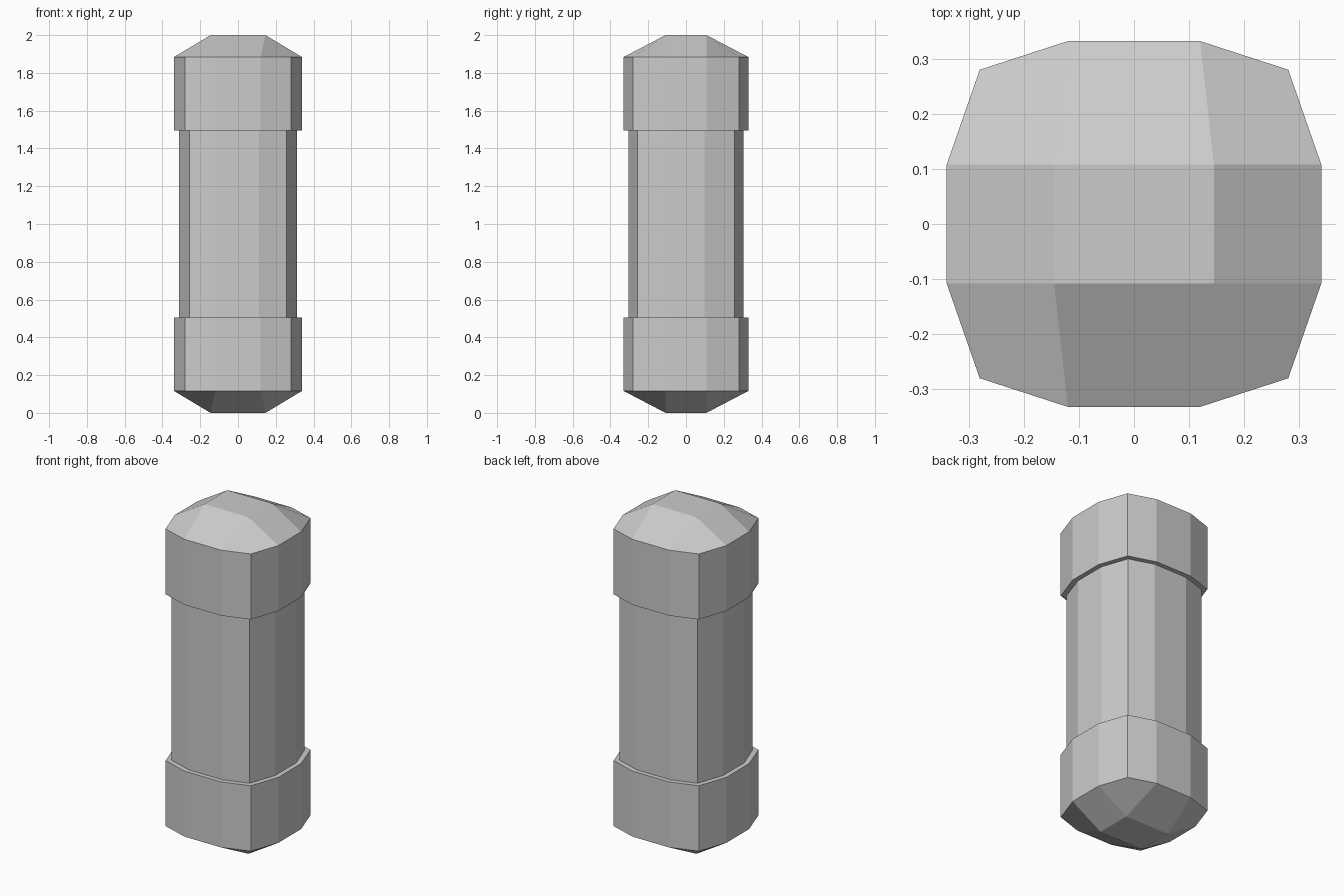
import bpy, bmesh

if "Cube" in bpy.data.objects:
    bpy.data.objects.remove(bpy.data.objects["Cube"])

# Quarter of the twelve-sided cross-section, counter-clockwise
QUARTER = [(0.34, 0.108), (0.28, 0.28), (0.12, 0.332)]
SECTION = []
for sx, sy in ((1, 1), (-1, 1), (-1, -1), (1, -1)):
    pts = [(x * sx, y * sy) for x, y in QUARTER]
    SECTION += pts if sx * sy > 0 else pts[::-1]
TUBE_SCALE = 0.918
MID, LEDGE, SHOULDER, TIP = 1.0, -0.494, -0.883, -1.0   # heights relative to the middle


def ring(bm, z, scale=1.0):
    return [bm.verts.new((x * scale, y * scale, z)) for x, y in SECTION]


def bridge(bm, low, high):
    n = len(low)
    for i in range(n):
        j = (i + 1) % n
        bm.faces.new((low[i], low[j], high[j], high[i]))


def finish(bm, name):
    mesh = bpy.data.meshes.new(name)
    bm.to_mesh(mesh)
    bm.free()
    obj = bpy.data.objects.new(name, mesh)
    obj.location.z = MID
    bpy.context.collection.objects.link(obj)
    return obj


# Central tube
bm = bmesh.new()
bridge(bm, ring(bm, LEDGE, TUBE_SCALE), ring(bm, -LEDGE, TUBE_SCALE))
finish(bm, "central_tube")

# End cap: ledge, collar and faceted dome, mirrored to the top
bm = bmesh.new()
shoulder, collar = ring(bm, SHOULDER), ring(bm, LEDGE)
bridge(bm, shoulder, collar)
bridge(bm, collar, ring(bm, LEDGE, TUBE_SCALE))
tip = [bm.verts.new((x, y, TIP)) for x, y in
       ((0.145, 0.108), (-0.145, 0.108), (-0.145, -0.108), (0.145, -0.108))]
bm.faces.new(tip[::-1])
for k in range(4):
    a, b, c = shoulder[3 * k:3 * k + 3]
    bm.faces.new((tip[k], c, b, a))                                   # corner facet
    nxt = (k + 1) % 4
    bm.faces.new((tip[k], tip[nxt], shoulder[3 * nxt], c))            # side facet
cap = finish(bm, "end_caps")
mirror = cap.modifiers.new("Mirror", 'MIRROR')
mirror.use_axis = (False, False, True)
mirror.use_mirror_merge = False
